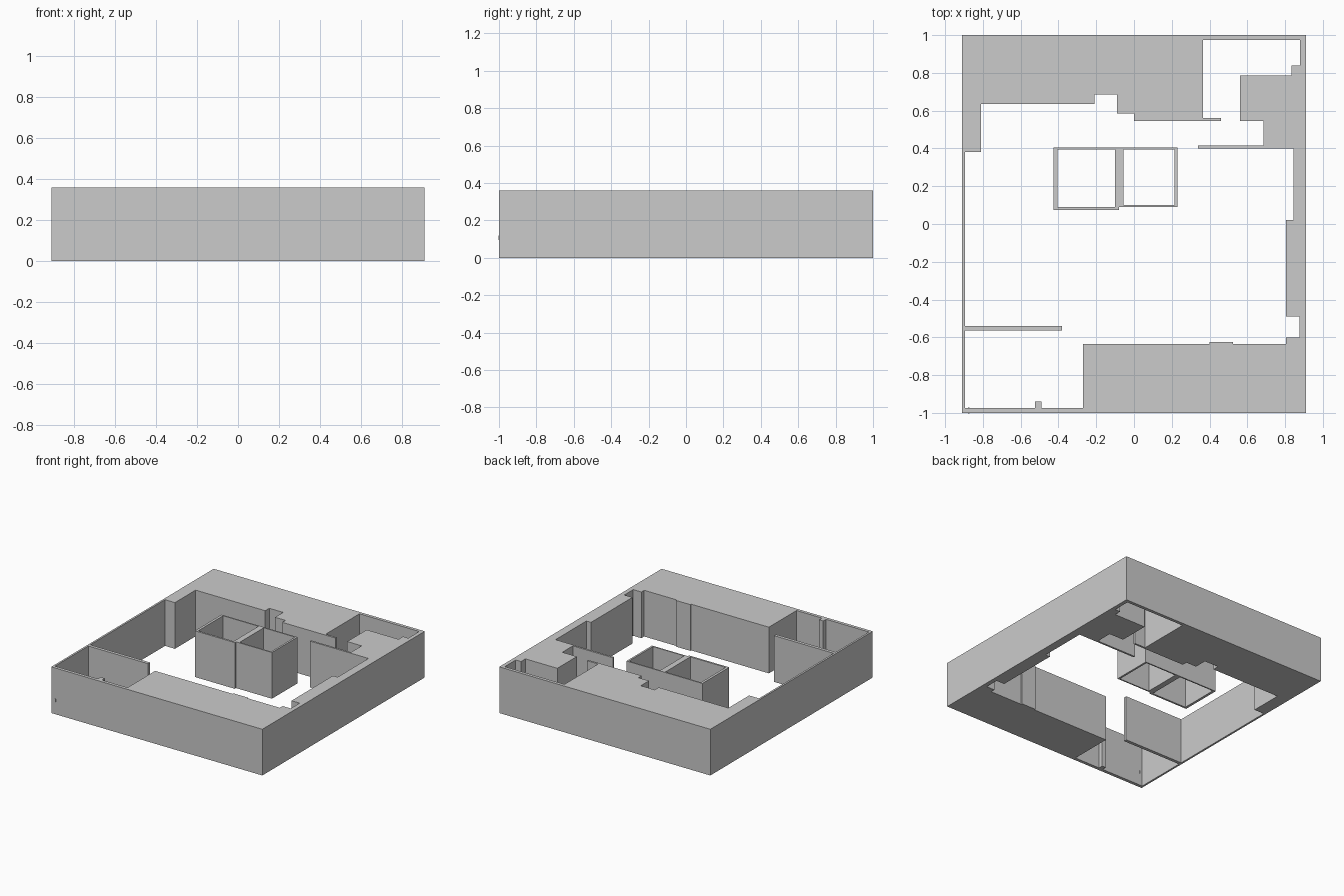
import bpy

if "Cube" in bpy.data.objects:
    bpy.data.objects.remove(bpy.data.objects["Cube"])

HEIGHT = 0.36


def corners(turns):
    """Right-angled loop: each pair is a wall's x and the y where it turns."""
    points = []
    for (x, y), (next_x, _) in zip(turns, turns[1:] + turns[:1]):
        points += [(x, y), (next_x, y)]
    return points


def extruded_plan(name, loops, height=HEIGHT):
    """Fill nested plan loops (outer plus holes) and extrude up from z = 0."""
    curve = bpy.data.curves.new(name + "_plan", 'CURVE')
    curve.dimensions = '2D'
    curve.fill_mode = 'BOTH'
    curve.extrude = height / 2
    for turns in loops:
        points = corners(turns)
        spline = curve.splines.new('POLY')
        spline.points.add(len(points) - 1)
        for point, (x, y) in zip(spline.points, points):
            point.co = (x, y, 0, 1)
        spline.use_cyclic_u = True
    temp = bpy.data.objects.new(name + "_plan", curve)
    bpy.context.collection.objects.link(temp)
    bpy.context.view_layer.update()
    mesh = bpy.data.meshes.new_from_object(
        temp.evaluated_get(bpy.context.evaluated_depsgraph_get()))
    bpy.data.objects.remove(temp)
    for poly in mesh.polygons:
        poly.use_smooth = False
    obj = bpy.data.objects.new(name, mesh)
    obj.location.z = height / 2
    bpy.context.collection.objects.link(obj)
    return obj


def rect(x0, x1, y0, y1):
    return [(x0, y0), (x1, y1)]


# Perimeter block with the stepped rooms cut through it
room_outline = [
    # left side and front-left partition
    (-0.81, 0.38), (-0.895, -0.54), (-0.38, -0.565), (-0.895, -0.975),
    (-0.525, -0.94), (-0.49, -0.975),
    # front block
    (-0.27, -0.635), (0.40, -0.625), (0.525, -0.635), (0.805, -0.60),
    # right side
    (0.875, -0.49), (0.805, 0.02), (0.845, 0.40), (0.34, 0.415),
    # back-right room
    (0.685, 0.545), (0.56, 0.785), (0.835, 0.84), (0.88, 0.975),
    (0.365, 0.56), (0.46, 0.545),
    # back block
    (0.0, 0.585), (-0.09, 0.685), (-0.21, 0.635),
]
extruded_plan("perimeter_walls", [rect(-0.91, 0.91, -1, 1), room_outline])

# Central core with two open shafts
core_outline = [(-0.425, 0.405), (0.23, 0.09), (-0.08, 0.075)]
extruded_plan("central_core", [core_outline,
                               rect(-0.405, -0.10, 0.09, 0.395),
                               rect(-0.055, 0.215, 0.10, 0.395)])

# Small peg through the front wall near the left corner
bpy.ops.mesh.primitive_cube_add(size=1, location=(-0.875, -0.987, 0.108))
peg = bpy.context.object
peg.name = "wall_peg"
peg.scale = (0.008, 0.03, 0.025)
